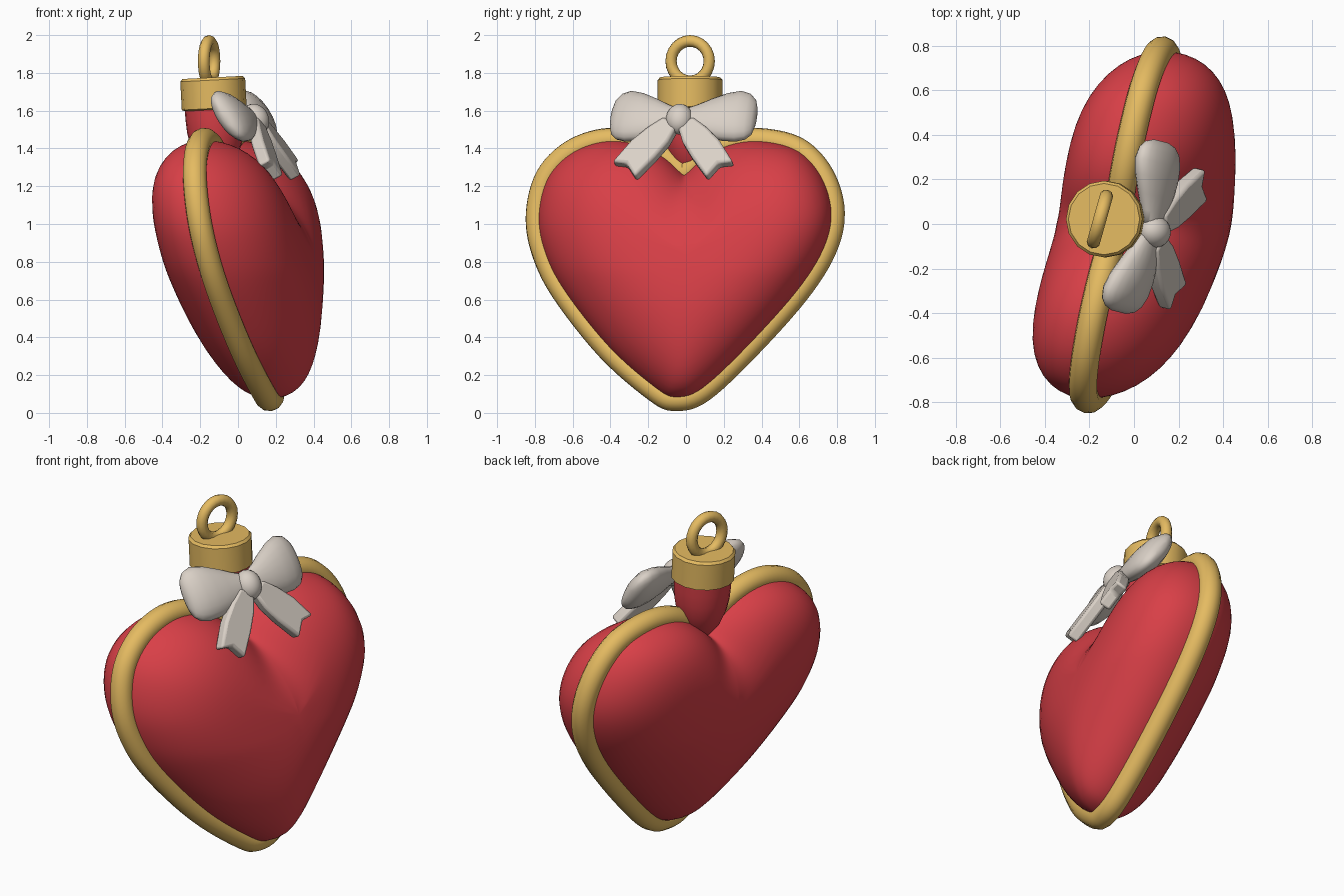
import bpy, bmesh, math
from mathutils import Vector, Matrix

if "Cube" in bpy.data.objects:
    bpy.data.objects.remove(bpy.data.objects["Cube"])


def material(name, rgb):
    m = bpy.data.materials.new(name)
    m.diffuse_color = (*rgb, 1)
    m.use_nodes = True
    m.node_tree.nodes["Principled BSDF"].inputs["Base Color"].default_value = m.diffuse_color
    return m


RED = material("red", (0.69, 0.05, 0.063))
GOLD = material("gold", (0.78, 0.495, 0.12))
SILK = material("silk grey", (0.70, 0.635, 0.57))


def finish(bm, name, mat, angle=40, matrix=None):
    if matrix:
        bm.transform(matrix)
    bmesh.ops.recalc_face_normals(bm, faces=bm.faces)
    me = bpy.data.meshes.new(name)
    bm.to_mesh(me)
    bm.free()
    ob = bpy.data.objects.new(name, me)
    bpy.context.collection.objects.link(ob)
    me.materials.append(mat)
    bpy.ops.object.select_all(action='DESELECT')
    ob.select_set(True)
    bpy.context.view_layer.objects.active = ob
    bpy.ops.object.shade_smooth_by_angle(angle=math.radians(angle))
    return ob


def loft(bm, rings, closed=False):
    """Skin a list of equal-length point rings; cap the ends unless closed."""
    vs = [[bm.verts.new(p) for p in ring] for ring in rings]
    n = len(vs[0])
    pairs = list(zip(vs, vs[1:])) + ([(vs[-1], vs[0])] if closed else [])
    for a, b in pairs:
        for i in range(n):
            j = (i + 1) % n
            bm.faces.new((a[i], a[j], b[j], b[i]))
    if not closed:
        bm.faces.new(vs[0])
        bm.faces.new(vs[-1])


def tube(bm, path, radius, side, sides=12):
    """Closed round tube; side is a direction never parallel to the path."""
    rings = []
    for i, p in enumerate(path):
        t = (path[(i + 1) % len(path)] - path[i - 1]).normalized()
        a = t.cross(side).normalized()
        b = t.cross(a)
        rings.append([p + radius * (a * math.cos(q) + b * math.sin(q))
                      for q in (2 * math.pi * k / sides for k in range(sides))])
    loft(bm, rings, closed=True)


# Heart outline (y, z), starting at the notch
KEYS = [(-.01, 1.26), (.10, 1.36), (.25, 1.43), (.42, 1.442), (.60, 1.39),
        (.725, 1.25), (.778, 1.06), (.735, .865), (.592, .638), (.33, .345),
        (.09, .12), (-.05, .073), (-.16, .12), (-.41, .338), (-.655, .65),
        (-.76, .87), (-.785, 1.06), (-.735, 1.25), (-.61, 1.38),
        (-.44, 1.442), (-.27, 1.43), (-.12, 1.36)]


def outline(steps):
    k = [Vector(p) for p in KEYS]
    n, pts = len(k), []
    for i in range(n):
        p1, p2 = k[i], k[(i + 1) % n]
        p0 = k[i - 1] if i else p1          # sharp corner at the notch
        p3 = k[(i + 2) % n] if i < n - 1 else p2
        for s in range(steps):
            t = s / steps
            pts.append(0.5 * (2 * p1 + (p2 - p0) * t + (2 * p0 - 5 * p1 + 4 * p2 - p3) * t * t
                              + (3 * p1 - p0 - 3 * p2 + p3) * t ** 3))
    return pts


def mid_x(y, z):
    """Leaning, slightly bowed middle sheet of the heart."""
    t = z - 1
    return -0.032 + 0.215 * y - 0.17 * t + 0.06 * t * t


OUT, FINE = outline(6), outline(24)
CENTRE = Vector((0, 0.85))
EDGES = [(p.x, p.y, (FINE[(i + 1) % len(FINE)] - FINE[i - 1]).length / 2) for i, p in enumerate(FINE)]


def inset(p):
    """Soft distance from the outline, free of ridges."""
    total, near = 0, 9
    for y, z, length in EDGES:
        d2 = (p.x - y) ** 2 + (p.y - z) ** 2 + 1e-9
        near = min(near, d2)
        total += length / (d2 * d2)
    return min(math.sqrt(near), (total / (math.pi / 2)) ** (-1 / 3))


def puff(p, s, depth, span):
    low = min(1, max(0, (0.75 - p.y) / 0.6))    # slimmer towards the tip
    return depth * math.sqrt(1 - (1 - min(s / (span + 0.17 * low), 1)) ** 2)


# Puffed heart body: rings shrinking to a pole on each side
bm = bmesh.new()
rim = [bm.verts.new((mid_x(*p), p.x, p.y)) for p in OUT]
RINGS = 16
levels = []
for k in range(RINGS - 1, 0, -1):
    r = math.sin(k / RINGS * math.pi / 2)
    row = [CENTRE + (p - CENTRE) * r for p in OUT]
    levels.append([(q, inset(q)) for q in row])
inner = []
for sign, depth, span in ((1, 0.412, 0.46), (-1, 0.335, 0.41)):
    prev = rim
    for row in levels:
        ring = [bm.verts.new((mid_x(*q) + sign * puff(q, s, depth, span), q.x, q.y)) for q, s in row]
        for i in range(len(OUT)):
            j = (i + 1) % len(OUT)
            bm.faces.new((prev[i], prev[j], ring[j], ring[i]))
        inner += ring
        prev = ring
    pole = bm.verts.new((mid_x(*CENTRE) + sign * puff(CENTRE, inset(CENTRE), depth, span), *CENTRE))
    for i in range(len(OUT)):
        bm.faces.new((prev[i], prev[(i + 1) % len(OUT)], pole))
for _ in range(2):
    bmesh.ops.smooth_vert(bm, verts=inner, factor=0.5,
                          use_axis_x=True, use_axis_y=True, use_axis_z=True)
finish(bm, "heart_body", RED, 70)

# Gold piping around the rim
bm = bmesh.new()
tube(bm, [Vector((mid_x(*p), p.x, p.y)) for p in OUT], 0.064, Vector((1, -.2, .15)))
finish(bm, "rim_piping", GOLD, 60)


def lathe(name, mat, profile, matrix, sides, angle):
    bm = bmesh.new()
    loft(bm, [[(r * math.cos(2 * math.pi * k / sides), r * math.sin(2 * math.pi * k / sides), z)
               for k in range(sides)] for r, z in profile])
    return finish(bm, name, mat, angle, matrix)


# Neck tapering into the notch, and the cap
CAP = Matrix.Translation((-0.13, 0.022, 1.69)) @ Matrix.Rotation(math.radians(-3), 4, 'Y')
lathe("neck", RED, [(.157, -.04), (.155, -.13), (.15, -.2), (.136, -.27), (.105, -.35),
                    (.06, -.41), (.02, -.44)], CAP, 24, 60)
lathe("cap", GOLD, [(.158, -.085), (.172, -.078), (.172, .072), (.16, .086)], CAP, 16, 35)

# Hanging loop
bm = bmesh.new()
u = Vector((0.28, 1, 0)).normalized()
tube(bm, [Vector((-.153, .022, 1.862)) + u * .105 * math.cos(a) + Vector((0, 0, .107 * math.sin(a)))
          for a in (2 * math.pi * k / 24 for k in range(24))], 0.031, Vector((1, -.28, 0)), 10)
finish(bm, "hanging_loop", GOLD, 60)


def bow_frame(lean, origin):
    """Frame with u across, w up along the lean, n outward."""
    u = Vector((0.24, 0.97, 0)).normalized()
    n = u.cross(Vector((-lean, 0, 1))).normalized()
    return Matrix.Translation(origin) @ Matrix((u, n.cross(u), n)).transposed().to_4x4()


LOOPS = bow_frame(0.7, (0.08, -0.025, 1.56))
TAILS = bow_frame(0.56, (0.092, -0.035, 1.555))

# Bow loops: (across, centre height, half height, half thickness)
LOOP = [(.02, 0, .06, .035), (.08, .003, .085, .045), (.15, .012, .118, .058), (.23, .025, .146, .068),
        (.30, .035, .156, .068), (.35, .036, .142, .056), (.38, .034, .11, .038), (.395, .034, .055, .015)]
# Ribbon tail outline with a swallow cut end
TAIL = [(.0, -.05), (.08, 0), (.16, -.06), (.24, -.14), (.328, -.27), (.25, -.28), (.195, -.36),
        (.10, -.24), (.04, -.15)]
for sign, side in ((-1, "front"), (1, "back")):
    bm = bmesh.new()
    loft(bm, [[(sign * a, c + h * math.cos(t), d * math.sin(t) - .11 * a)
               for t in (2 * math.pi * k / 20 for k in range(20))] for a, c, h, d in LOOP])
    finish(bm, "bow_loop_" + side, SILK, 70, LOOPS)

    bm = bmesh.new()
    loft(bm, [[(sign * a, b, z) for a, b in TAIL] for z in (-.035, .035)])
    tail = finish(bm, "ribbon_tail_" + side, SILK, 40, TAILS)
    bev = tail.modifiers.new("soft_edge", 'BEVEL')
    bev.width, bev.segments = 0.015, 2

# Bow knot
bm = bmesh.new()
bmesh.ops.create_uvsphere(bm, u_segments=20, v_segments=12, radius=1)
finish(bm, "bow_knot", SILK, 70, TAILS @ Matrix.Diagonal((.072, .085, .07, 1)))
